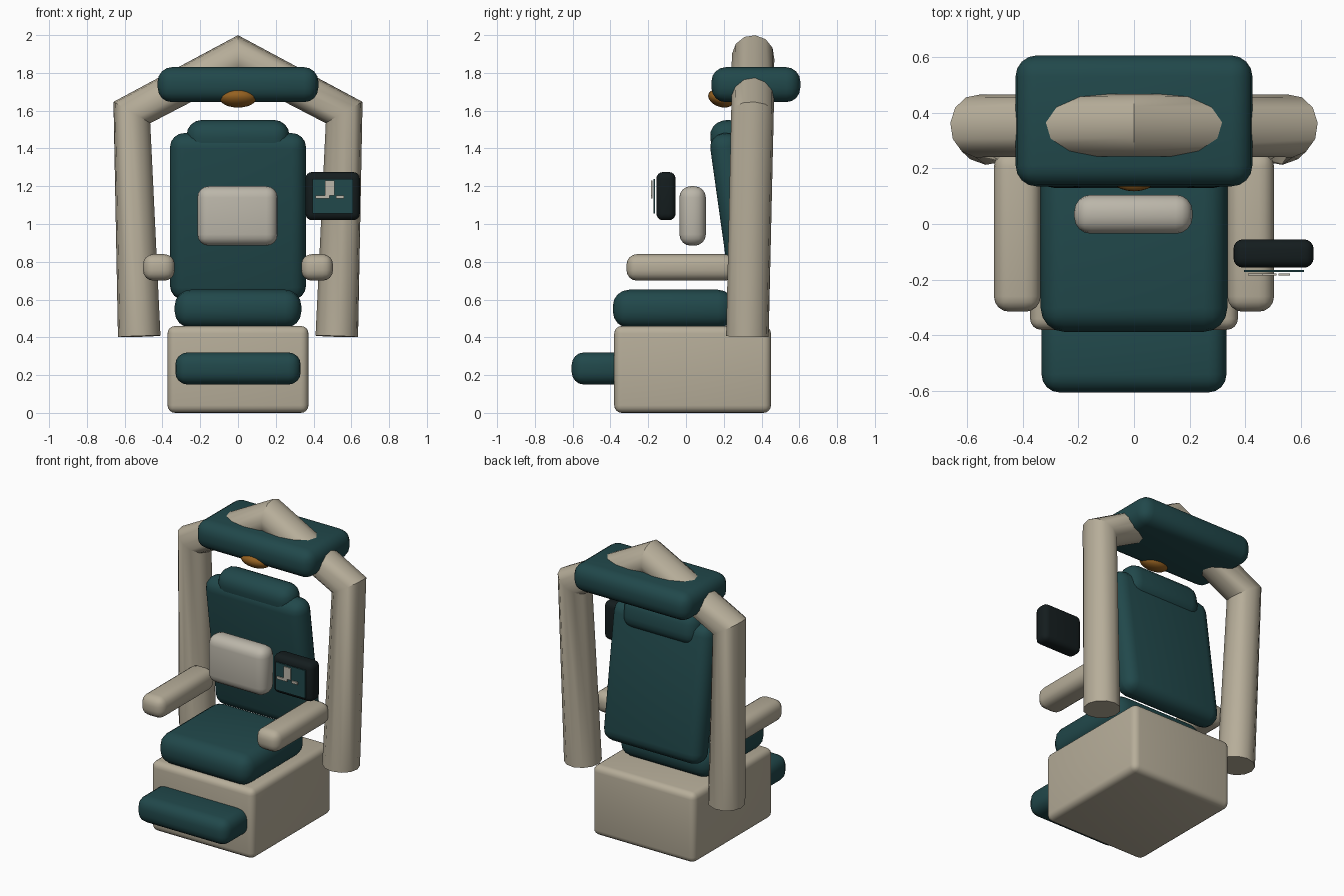
import bpy, math

if "Cube" in bpy.data.objects:
    bpy.data.objects.remove(bpy.data.objects["Cube"])


def material(name, rgb):
    m = bpy.data.materials.new(name)
    m.diffuse_color = (*rgb, 1)
    m.use_nodes = True
    m.node_tree.nodes["Principled BSDF"].inputs["Base Color"].default_value = m.diffuse_color
    return m


TEAL = material("teal_padding", (0.015, 0.065, 0.07))
BEIGE = material("beige_shell", (0.47, 0.42, 0.32))
PALE = material("pale_panel", (0.50, 0.47, 0.40))
BLACK = material("black_casing", (0.007, 0.012, 0.013))
AMBER = material("amber_glow", (0.30, 0.12, 0.015))


def finish(obj, name, mat):
    obj.name = name
    obj.data.name = name
    obj.data.materials.append(mat)
    bpy.ops.object.shade_smooth_by_angle(angle=math.radians(35))
    return obj


def block(name, mat, xs, ys, zs, bevel=0.0, tilt=0.0, segments=4):
    """Rounded box from min/max extents, optionally tilted about x."""
    spans = (xs, ys, zs)
    bpy.ops.mesh.primitive_cube_add(size=1, location=[(a + b) / 2 for a, b in spans])
    obj = bpy.context.object
    obj.scale = [b - a for a, b in spans]
    bpy.ops.object.transform_apply(location=False, rotation=False, scale=True)
    obj.rotation_euler.x = tilt
    if bevel:
        mod = obj.modifiers.new("rounding", 'BEVEL')
        mod.width = bevel
        mod.segments = segments
        mod.limit_method = 'NONE'
        bpy.ops.object.modifier_apply(modifier=mod.name)
    return finish(obj, name, mat)


# Base, footrest and seat
block("base", BEIGE, (-0.373, 0.373), (-0.38, 0.45), (0, 0.46), 0.04)
block("footrest", TEAL, (-0.332, 0.332), (-0.605, -0.30), (0.15, 0.32), 0.065)
block("seat_cushion", TEAL, (-0.335, 0.335), (-0.387, 0.255), (0.45, 0.652), 0.085)

# Forward-leaning backrest and headrest
LEAN = math.radians(8)
block("backrest", TEAL, (-0.36, 0.36), (0.18, 0.34), (0.595, 1.485), 0.075, LEAN)
block("headrest", TEAL, (-0.272, 0.272), (0.132, 0.312), (1.33, 1.55), 0.08, LEAN)

# Armrests
for side, s in (("left", -1), ("right", 1)):
    block(f"armrest_{side}", BEIGE, sorted((s * 0.335, s * 0.503)),
          (-0.315, 0.26), (0.70, 0.84), 0.055)

# Arched tube frame: half path mirrored to the other side
half = [(-0.523, 0.325, 0.405), (-0.562, 0.352, 1.59)]
path = half + [(0, 0.355, 1.887)] + [(-x, y, z) for x, y, z in reversed(half)]
curve = bpy.data.curves.new("frame_path", 'CURVE')
curve.dimensions = '3D'
curve.bevel_depth = 0.113
curve.bevel_resolution = 4
curve.use_fill_caps = True
spline = curve.splines.new('POLY')
spline.points.add(len(path) - 1)
for p, co in zip(spline.points, path):
    p.co = (*co, 1)
frame = bpy.data.objects.new("arched_frame", curve)
bpy.context.collection.objects.link(frame)
bpy.ops.object.select_all(action='DESELECT')
frame.select_set(True)
bpy.context.view_layer.objects.active = frame
bpy.ops.object.convert(target='MESH')
finish(bpy.context.object, "arched_frame", BEIGE)

# Overhead canopy with lamp
block("canopy", TEAL, (-0.425, 0.425), (0.135, 0.605), (1.645, 1.83), 0.075)
bpy.ops.mesh.primitive_uv_sphere_add(segments=24, ring_count=12, radius=1,
                                     location=(0, 0.185, 1.665))
lamp = bpy.context.object
lamp.scale = (0.097, 0.07, 0.045)
lamp.rotation_euler.x = math.radians(-20)
finish(lamp, "canopy_lamp", AMBER)

# Floating chest panel
block("chest_panel", PALE, (-0.215, 0.21), (-0.035, 0.105), (0.885, 1.20), 0.06)

# Side monitor with screen and display marks
block("monitor_casing", BLACK, (0.357, 0.645), (-0.157, -0.055), (1.02, 1.275), 0.035)
block("monitor_screen", TEAL, (0.395, 0.61), (-0.173, -0.165), (1.055, 1.238))
marks = [((0.46, 0.512), (1.152, 1.23)),
         ((0.41, 0.485), (1.135, 1.152)),
         ((0.518, 0.56), (1.135, 1.152))]
for i, (xs, zs) in enumerate(marks, 1):
    block(f"display_mark_{i}", PALE, xs, (-0.184, -0.178), zs)
